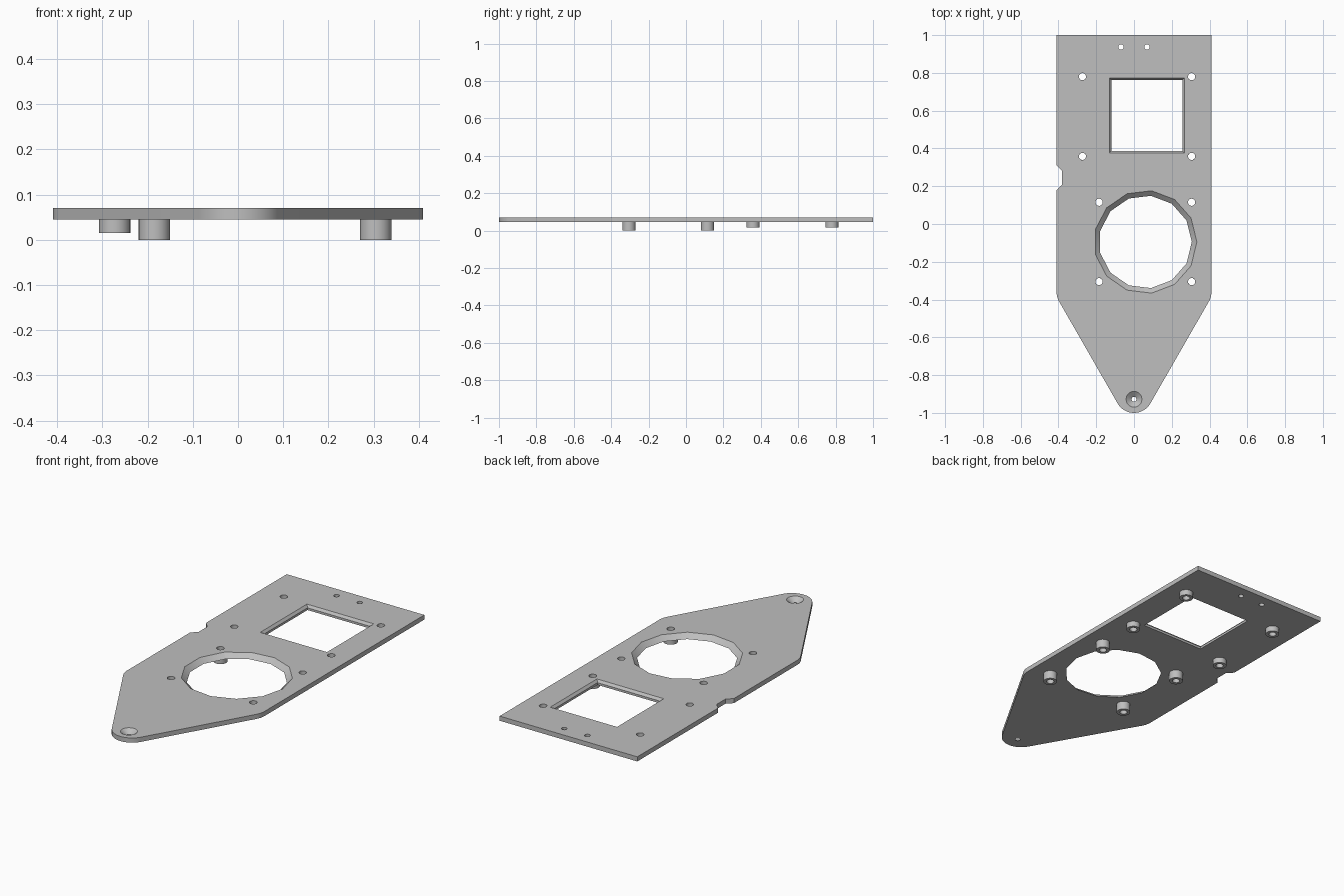
import bpy
import bmesh
from math import cos, sin, pi, radians

if "Cube" in bpy.data.objects:
    bpy.data.objects.remove(bpy.data.objects["Cube"], do_unlink=True)

BOTTOM, TOP = 0.045, 0.07
LOW, HIGH = BOTTOM - 0.02, TOP + 0.02   # cutter overshoot

grey = bpy.data.materials.new("light grey")
grey.use_nodes = True
colour = (0.52, 0.52, 0.52, 1)
grey.diffuse_color = colour
grey.node_tree.nodes["Principled BSDF"].inputs["Base Color"].default_value = colour


def arc(cx, cy, r, start, end, steps):
    angles = [radians(start + (end - start) * i / steps) for i in range(steps + 1)]
    return [(cx + r * cos(a), cy + r * sin(a)) for a in angles]


def circle(cx, cy, r, n):
    return arc(cx, cy, r, 0, 360, n)[:-1]


def square(cx, cy, h):
    return [(cx - h, cy - h), (cx + h, cy - h), (cx + h, cy + h), (cx - h, cy + h)]


def loft(bm, levels, tube=False):
    """Skin outlines given as (outline, z); cap the ends or close into a tube."""
    rings = [[bm.verts.new((x, y, z)) for x, y in pts] for pts, z in levels]
    n = len(rings[0])
    pairs = list(zip(rings, rings[1:]))
    if tube:
        pairs.append((rings[-1], rings[0]))
    else:
        bm.faces.new(rings[0][::-1])
        bm.faces.new(rings[-1])
    for a, b in pairs:
        for i in range(n):
            j = (i + 1) % n
            bm.faces.new((a[i], a[j], b[j], b[i]))


def make(name, bm):
    bmesh.ops.recalc_face_normals(bm, faces=bm.faces)
    mesh = bpy.data.meshes.new(name)
    bm.to_mesh(mesh)
    bm.free()
    mesh.materials.append(grey)
    ob = bpy.data.objects.new(name, mesh)
    bpy.context.collection.objects.link(ob)
    return ob


def smooth(ob):
    bpy.ops.object.select_all(action='DESELECT')
    ob.select_set(True)
    bpy.context.view_layer.objects.active = ob
    bpy.ops.object.shade_smooth_by_angle(angle=radians(25))


# Mounting posts: (x, y, bottom z)
posts = [(x, y, 0.0) for x in (-0.185, 0.305) for y in (-0.305, 0.115)]
posts += [(x, y, 0.015) for x in (-0.273, 0.305) for y in (0.358, 0.78)]

# Plate outline: square back, tapered rounded nose, notch on the right edge
outline = [(0.41, 1.0), (-0.41, 1.0),
           (-0.41, 0.312), (-0.38, 0.282), (-0.38, 0.208), (-0.41, 0.178)]
outline += arc(-0.31, -0.36, 0.1, 180, 210, 6)
outline += arc(0, -0.9, 0.1, 210, 330, 20)
outline += arc(0.31, -0.36, 0.1, 330, 360, 6)
bm = bmesh.new()
loft(bm, [(outline, BOTTOM), (outline, TOP)])
plate = make("base_plate", bm)

# Openings cut through the plate
bm = bmesh.new()
wide, narrow = circle(0.06, -0.095, 0.273, 13), circle(0.06, -0.095, 0.246, 13)
loft(bm, [(narrow, LOW), (narrow, BOTTOM), (wide, TOP), (wide, HIGH)])
wide, narrow = square(0.068, 0.575, 0.199), square(0.068, 0.575, 0.188)
loft(bm, [(narrow, LOW), (narrow, 0.057), (wide, TOP), (wide, HIGH)])
wide, narrow = circle(0, -0.928, 0.042, 24), circle(0, -0.928, 0.013, 24)
loft(bm, [(narrow, LOW), (narrow, BOTTOM + 0.003), (wide, TOP), (wide, HIGH)])
holes = [(x, y, 0.019) for x, y, z in posts]
holes += [(x, 0.937, 0.014) for x in (-0.069, 0.069)]
for x, y, r in holes:
    ring = circle(x, y, r, 20)
    loft(bm, [(ring, LOW), (ring, HIGH)])
cutter = make("opening_cutter", bm)
cutter.hide_render = True

cut = plate.modifiers.new("openings", 'BOOLEAN')
cut.operation = 'DIFFERENCE'
cut.solver = 'EXACT'
cut.object = cutter
bpy.context.view_layer.objects.active = plate
plate.select_set(True)
bpy.ops.object.modifier_apply(modifier=cut.name)
bpy.data.objects.remove(cutter, do_unlink=True)
smooth(plate)

# Hollow posts under the plate
for i, (x, y, z) in enumerate(posts):
    outer, inner = circle(x, y, 0.035, 24), circle(x, y, 0.019, 24)
    bm = bmesh.new()
    loft(bm, [(outer, z), (outer, BOTTOM), (inner, BOTTOM), (inner, z)], tube=True)
    smooth(make(f"mounting_post_{i + 1}", bm))
